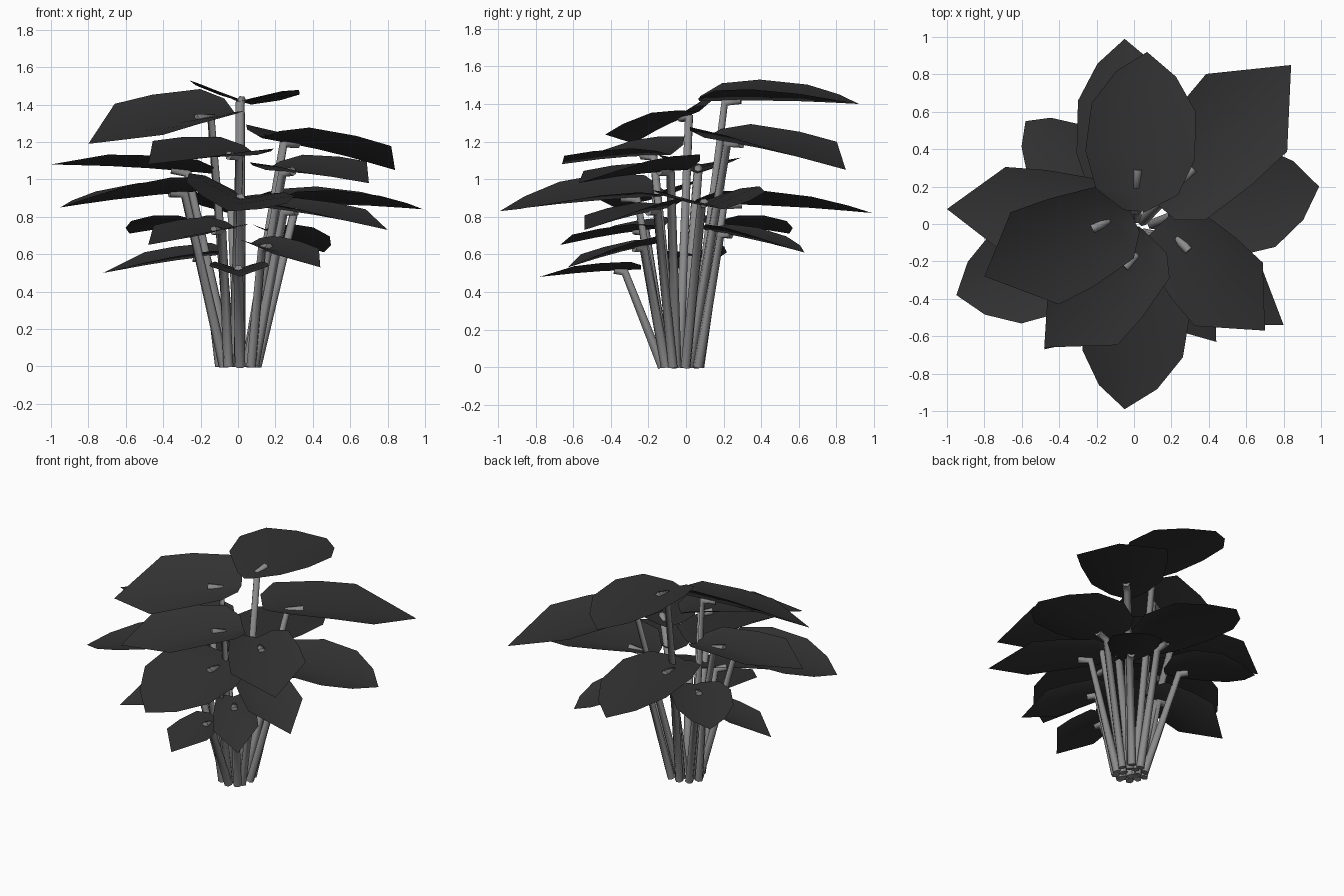
import bpy
import math
from mathutils import Vector, Matrix

cube = bpy.data.objects.get("Cube")
if cube:
    bpy.data.objects.remove(cube)


def make_material(name, value):
    mat = bpy.data.materials.new(name)
    mat.use_nodes = True
    color = (value, value, value, 1)
    mat.diffuse_color = color
    mat.node_tree.nodes["Principled BSDF"].inputs["Base Color"].default_value = color
    return mat


leaf_material = make_material("dark charcoal leaf", 0.032)
stem_material = make_material("grey stem", 0.26)

# Half outlines of a leaf: position along the midrib, share of the half width
POINTED = [(0, 0.4), (0.1, 0.78), (0.4, 0.95), (0.65, 1)]
ROUNDED = [(0, 0.2), (0.12, 0.75), (0.35, 1), (0.65, 0.95), (0.86, 0.55)]
ARCH = 0.012


def leaf_frame(base, tip, roll):
    """Return the midrib vector, the sideways vector and the upward vector."""
    rib = tip - base
    side = rib.cross(Vector((0, 0, 1))).normalized()
    side = Matrix.Rotation(math.radians(roll), 3, rib) @ side
    return rib, side, side.cross(rib).normalized()


def rib_point(base, rib, up, t):
    return base + rib * t + up * (ARCH * rib.length * math.sin(math.pi * t))


def make_leaf(name, outline, base, tip, half_width, roll):
    """A thin blade folded along its midrib, ending in a point."""
    rib, side, up = leaf_frame(base, tip, roll)
    verts, faces = [], []
    for t, share in outline:
        middle = rib_point(base, rib, up, t)
        reach = half_width * share
        fold = 0.36 - 0.2 * t
        for s in (-1, 0, 1):
            verts.append(middle + side * (s * reach) + up * (abs(s) * reach * fold))
    verts.append(tip)
    for row in range(len(outline) - 1):
        for col in (0, 1):
            a = row * 3 + col
            faces.append((a, a + 1, a + 4, a + 3))
    last = len(verts) - 1
    faces += [(last - 3, last - 2, last), (last - 2, last - 1, last)]
    mesh = bpy.data.meshes.new(name)
    mesh.from_pydata(verts, [], faces)
    mesh.materials.append(leaf_material)
    leaf = bpy.data.objects.new(name, mesh)
    bpy.context.collection.objects.link(leaf)
    return leaf


def make_stem(name, base, tip, roll, foot_radius):
    """A straight tube from the ground whose end lies over in the leaf midrib."""
    rib, side, up = leaf_frame(base, tip, roll)
    heading = math.atan2(tip.y, tip.x)
    foot = Vector((math.cos(heading) * foot_radius + 0.01,
                   math.sin(heading) * foot_radius - 0.02, 0))
    neck = rib_point(base, rib, up, 0.16) - up * 0.01
    end = rib_point(base, rib, up, 0.26) + up * 0.004
    curve = bpy.data.curves.new(name, "CURVE")
    curve.dimensions = "3D"
    curve.bevel_depth = 0.028
    curve.bevel_resolution = 1
    curve.use_fill_caps = True
    spline = curve.splines.new("POLY")
    spline.points.add(2)
    for point, place, size in zip(spline.points, (foot, neck, end), (1, 0.9, 0.9)):
        point.co = (*place, 1)
        point.radius = size
    curve.materials.append(stem_material)
    stem = bpy.data.objects.new(name, curve)
    bpy.context.collection.objects.link(stem)


# Each leaf: outline, base, tip, half width, roll in degrees
UPPER = [
    (ROUNDED, (0, .07, 1.415), (.07, .92, 1.4), .295, 5),
    (POINTED, (-.02, .07, 1.36), (-.8, -.28, 1.19), .29, -17),
    (POINTED, (.13, .1, 1.22), (.84, .85, 1.05), .3, 2),
    (POINTED, (.1, -.08, 1.13), (-.48, -.66, 1.08), .26, -9),
    (POINTED, (.15, .01, 1.05), (.7, -.57, .98), .25, 6),
    (POINTED, (-.13, .06, 1.03), (-1, .08, 1.08), .23, 2),
]
MIDDLE = [
    (ROUNDED, (.18, .06, .87), (.99, .2, .84), .29, 2),
    (ROUNDED, (-.03, .05, .87), (-.05, .99, .82), .27, 0),
    (ROUNDED, (-.16, -.12, .94), (-.95, -.38, .85), .27, 3),
    (ROUNDED, (.03, -.12, .91), (-.05, -.99, .83), .29, -12),
    (POINTED, (.14, -.08, .85), (.8, -.54, .73), .19, 5),
    (ROUNDED, (-.16, .12, .76), (-.58, .55, .71), .2, 0),
]
LOWER = [
    (POINTED, (.07, -.15, .66), (.44, -.63, .53), .15, 6),
    (ROUNDED, (.14, .1, .73), (.46, .63, .61), .17, 0),
    (POINTED, (-.07, .04, .6), (-.72, .05, .5), .18, -9),
    (POINTED, (0, -.24, .52), (.01, -.78, .48), .16, 0),
    (POINTED, (-.01, -.13, .74), (-.48, -.67, .65), .18, -8),
]

# Build the whole plant, with the taller stems nearer the middle
leaves = []
for tier, rows, foot_radius in (("upper", UPPER, 0.05),
                                ("middle", MIDDLE, 0.09),
                                ("lower", LOWER, 0.105)):
    for i, (outline, base, tip, half_width, roll) in enumerate(rows, 1):
        base, tip = Vector(base), Vector(tip)
        leaves.append(make_leaf(f"{tier}_leaf_{i}", outline, base, tip, half_width, roll))
        make_stem(f"{tier}_stem_{i}", base, tip, roll, foot_radius)

# Soft shading across each blade
bpy.ops.object.select_all(action="DESELECT")
for leaf in leaves:
    leaf.select_set(True)
bpy.context.view_layer.objects.active = leaves[0]
bpy.ops.object.shade_smooth_by_angle(angle=math.radians(60))
